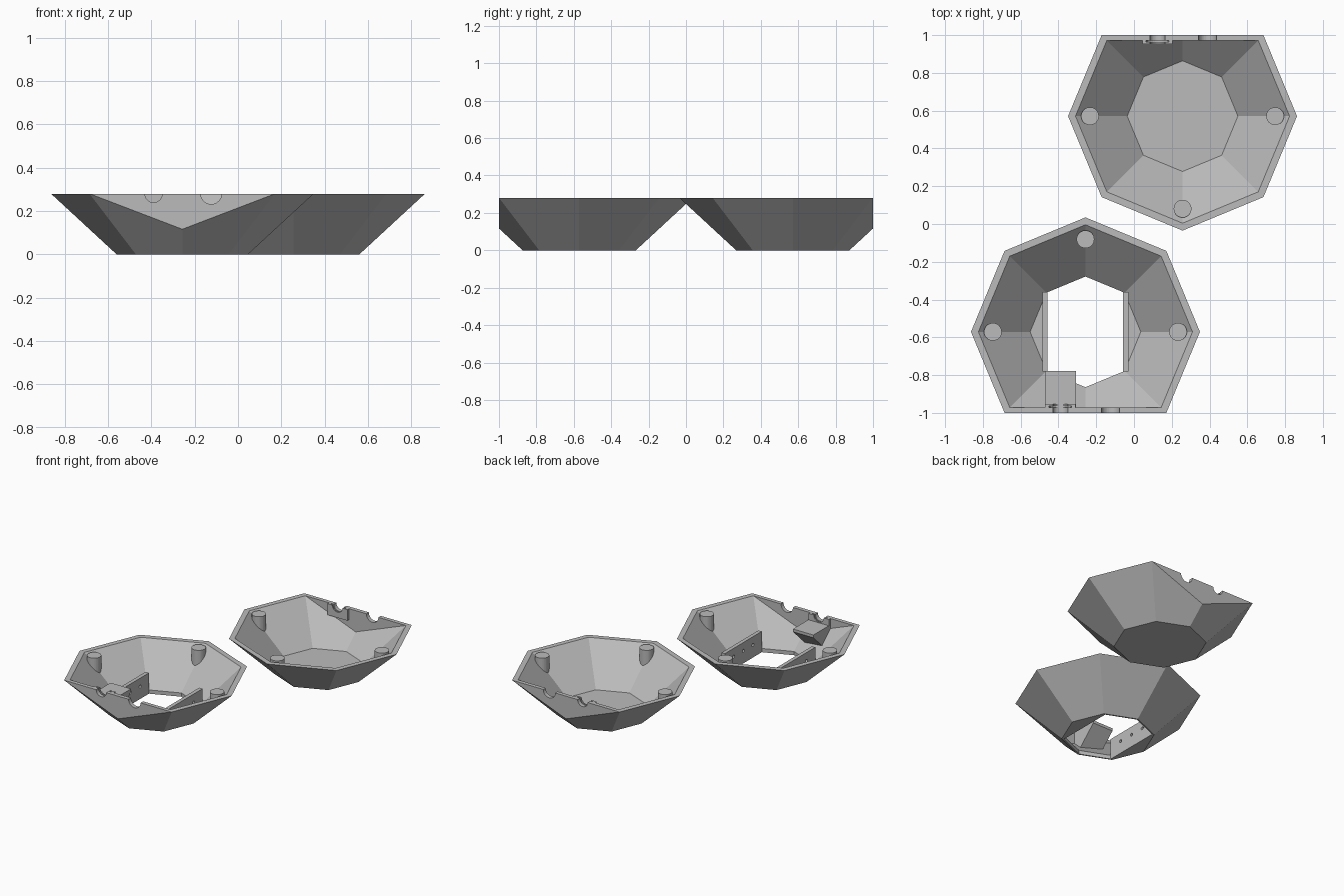
import bpy, bmesh, math
from mathutils import Matrix, Vector

if "Cube" in bpy.data.objects:
    bpy.data.objects.remove(bpy.data.objects["Cube"])

H, CX, CY = 0.28, 0.257, 0.571      # tray height and tray centre offset
SLOPE = (0.606 - 0.303) / H         # outward lean of the walls

grey = bpy.data.materials.new("light_grey")
grey.diffuse_color = (0.5, 0.5, 0.5, 1)
grey.use_nodes = True
grey.node_tree.nodes["Principled BSDF"].inputs["Base Color"].default_value = grey.diffuse_color


def finish(bm, name):
    bmesh.ops.recalc_face_normals(bm, faces=bm.faces)
    me = bpy.data.meshes.new(name)
    bm.to_mesh(me)
    bm.free()
    me.materials.append(grey)
    ob = bpy.data.objects.new(name, me)
    bpy.context.collection.objects.link(ob)
    return ob


def frustum(name, r0, z0, z1, clip=None):
    """Eight-sided flaring solid, optionally sliced flat at y = -clip."""
    bm = bmesh.new()
    rings = []
    for z in (z0, z1):
        r = r0 + (z - z0) * SLOPE
        rings.append([bm.verts.new((r * math.cos(i * math.pi / 4), r * math.sin(i * math.pi / 4), z))
                      for i in range(8)])
    lo, hi = rings
    bm.faces.new(lo[::-1])
    bm.faces.new(hi)
    for i in range(8):
        j = (i + 1) % 8
        bm.faces.new((lo[i], lo[j], hi[j], hi[i]))
    if clip:
        bmesh.ops.bisect_plane(bm, geom=bm.verts[:] + bm.edges[:] + bm.faces[:], dist=1e-5,
                               plane_co=(0, -clip, 0), plane_no=(0, -1, 0), clear_outer=True)
        bmesh.ops.holes_fill(bm, edges=[e for e in bm.edges if e.is_boundary])
    return finish(bm, name)


def prism(name, pts, axis, a, b):
    """Extrude a 2D outline along an axis from a to b."""
    put = {"x": lambda p, t: (t, p[0], p[1]),
           "y": lambda p, t: (p[0], t, p[1]),
           "z": lambda p, t: (p[0], p[1], t)}[axis]
    bm = bmesh.new()
    lo = [bm.verts.new(put(p, a)) for p in pts]
    hi = [bm.verts.new(put(p, b)) for p in pts]
    bm.faces.new(lo)
    bm.faces.new(hi)
    for i in range(len(pts)):
        j = (i + 1) % len(pts)
        bm.faces.new((lo[i], lo[j], hi[j], hi[i]))
    return finish(bm, name)


def circle(x, y, r, n=32):
    return [(x + r * math.cos(2 * math.pi * i / n), y + r * math.sin(2 * math.pi * i / n)) for i in range(n)]


def box(name, x0, x1, y0, y1, z0, z1):
    return prism(name, [(x0, y0), (x1, y0), (x1, y1), (x0, y1)], "z", z0, z1)


def boolean(ob, cutter, op="DIFFERENCE"):
    mod = ob.modifiers.new("cut", "BOOLEAN")
    mod.operation, mod.solver, mod.object = op, "EXACT", cutter
    bpy.context.view_layer.update()
    dg = bpy.context.evaluated_depsgraph_get()
    me = bpy.data.meshes.new_from_object(ob.evaluated_get(dg))
    ob.modifiers.clear()
    ob.data = me
    bpy.data.objects.remove(cutter)


def tray(prefix, cx, cy, mirror, opened):
    # hollow shell with one flat wall
    shell = frustum(prefix + "_shell", 0.303, 0, H, 0.429)
    boolean(shell, frustum("cavity", 0.293, 0.027, H + 0.02, 0.401))
    parts = [shell]

    # small bracket behind the narrower cable notch
    bracket = box(prefix + "_notch_bracket", -0.213, -0.053, -0.41, -0.383, 0.2, H)
    for ob in (shell, bracket):
        boolean(ob, prism("notch", circle(-0.133, H, 0.04), "y", -0.6, -0.3))
    boolean(shell, prism("notch", circle(0.133, H, 0.048), "y", -0.6, -0.3))
    boolean(bracket, prism("flange_slot", circle(-0.133, H, 0.06), "y", -0.402, -0.392))
    inner = [bracket]

    # screw posts
    for label, x, y in (("left", -0.49, 0), ("right", 0.49, 0), ("far", 0, 0.49)):
        inner.append(prism(f"{prefix}_{label}_post", circle(x, y, 0.047), "z", 0.05, H))

    if opened:
        # opening through the floor
        hole = frustum("opening", 0.293, 0.027, 0.028)
        for v in hole.data.vertices:
            k = 0.293 / math.hypot(v.co.x, v.co.y)
            v.co = Vector((v.co.x * k, v.co.y * k, -0.05 if v.co.z < 0.0275 else 0.06))
        boolean(hole, box("limit", -0.2, 0.2, -0.5, 0.5, -0.1, 0.1), "INTERSECT")
        boolean(shell, hole)
        # side plates with three pin holes each
        for label, s in (("left", -1), ("right", 1)):
            x0, x1 = sorted((s * 0.2, s * 0.227))
            plate = box(f"{prefix}_{label}_plate", x0, x1, -0.21, 0.21, 0.003, 0.15)
            for y in (-0.11, 0, 0.11):
                boolean(plate, prism("pin", circle(y, 0.09, 0.011, 16), "x", x0 - 0.1, x1 + 0.1))
            inner.append(plate)
        # shelf with a sloping underside
        inner.append(prism(prefix + "_shelf", [(-0.208, 0.235), (-0.208, 0.215), (-0.4, 0.03), (-0.42, 0.235)],
                           "x", -0.213, -0.05))

    # trim inner parts so they stay inside the walls
    for ob in inner:
        boolean(ob, frustum("envelope", 0.293, 0, H + 0.02, 0.415), "INTERSECT")
    parts += inner

    m = Matrix.Translation((cx, cy, 0)) @ Matrix.Diagonal((1, -1 if mirror else 1, 1, 1))
    for ob in parts:
        ob.data.transform(m)
        if mirror:
            ob.data.flip_normals()


tray("front_tray", -CX, -CY, False, True)
tray("back_tray", CX, CY, True, False)
